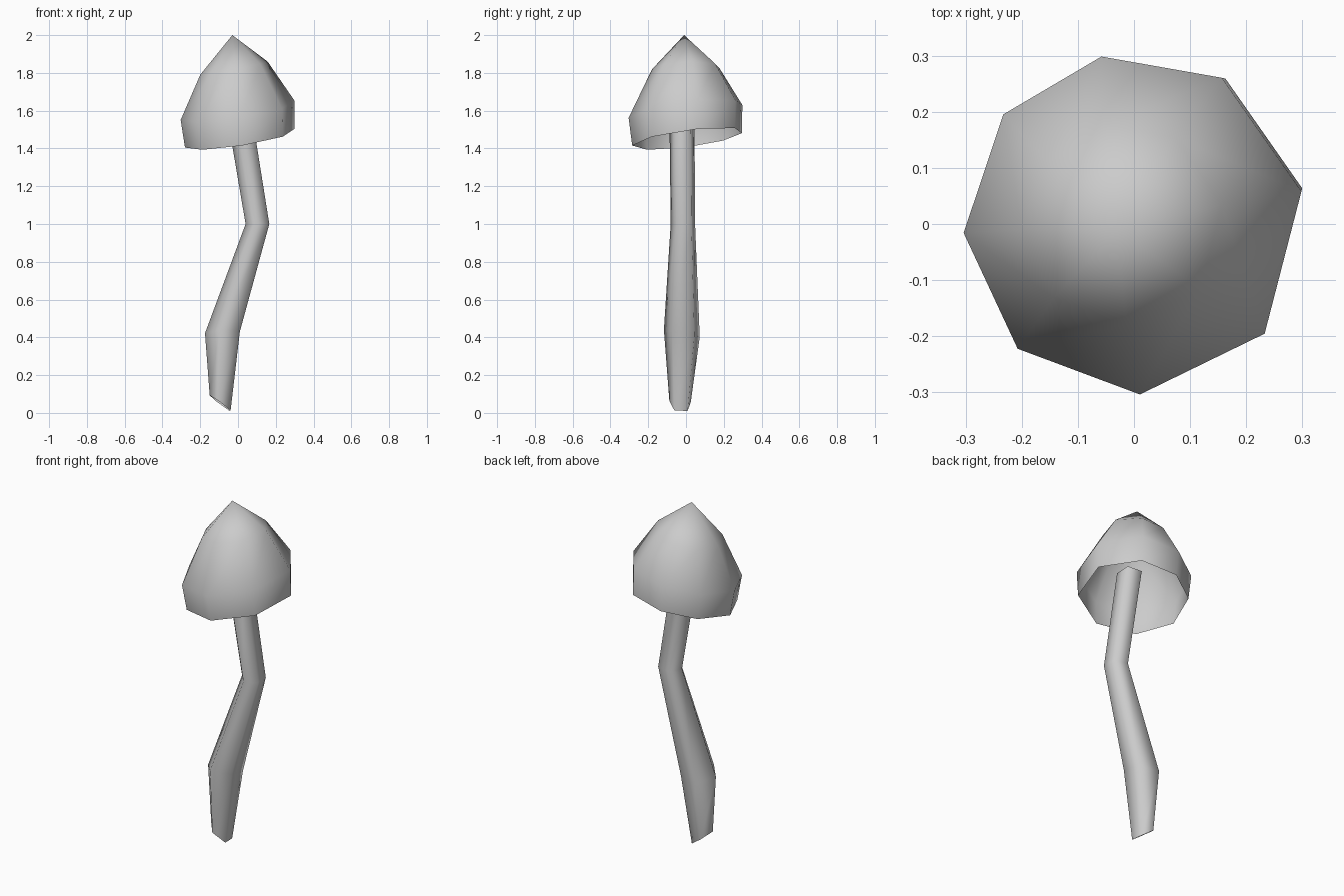
import bpy, bmesh
from math import cos, sin, radians

cube = bpy.data.objects.get("Cube")
if cube:
    bpy.data.objects.remove(cube, do_unlink=True)

grey = bpy.data.materials.new("light_grey")
grey.use_nodes = True
colour = (0.6, 0.6, 0.6, 1)
grey.diffuse_color = colour
grey.node_tree.nodes["Principled BSDF"].inputs["Base Color"].default_value = colour


def ring(bm, angles, centre, radius, tilt=(0, 0)):
    """Polygon ring whose height slopes along x and y by the tilt."""
    verts = []
    for a in angles:
        dx, dy = radius * cos(radians(a)), radius * sin(radians(a))
        z = centre[2] + tilt[0] * dx + tilt[1] * dy
        verts.append(bm.verts.new((centre[0] + dx, centre[1] + dy, z)))
    return verts


def loft(name, angles, rings, tip=None):
    """Skin the rings from bottom to top, with an optional pointed tip."""
    bm = bmesh.new()
    loops = [ring(bm, angles, *r) for r in rings]
    n = len(angles)
    for low, high in zip(loops, loops[1:]):
        for i in range(n):
            j = (i + 1) % n
            bm.faces.new((low[i], low[j], high[j], high[i]))
    if tip:
        point = bm.verts.new(tip)
        for i in range(n):
            bm.faces.new((loops[-1][i], loops[-1][(i + 1) % n], point))
    for f in bm.faces:
        f.smooth = True
    mesh = bpy.data.meshes.new(name)
    bm.to_mesh(mesh)
    bm.free()
    mesh.materials.append(grey)
    obj = bpy.data.objects.new(name, mesh)
    bpy.context.collection.objects.link(obj)
    return obj


# Open bell-shaped cap, leaning with the top of the stem
loft("mushroom_cap",
     [-177, -133, -88, -40, 11, 59, 101, 140],
     [((0.012, 0.008, 1.452), 0.293, (0.155, 0.13)),
      ((0, 0, 1.6), 0.304, (0.155, 0.13)),
      ((-0.02, 0, 1.825), 0.18, (0.19, 0.04))],
     tip=(-0.03, -0.01, 2.0))

# Crooked five-sided stem with an obliquely cut, open foot
loft("mushroom_stem",
     [40 + 72 * i for i in range(5)],
     [((-0.09, -0.03, 0.048), 0.06, (-0.74, -0.1)),
      ((-0.075, -0.02, 0.42), 0.1, (0, -0.2)),
      ((0.108, -0.015, 1.0), 0.068),
      ((0.01, -0.02, 1.6), 0.07, (0.155, 0.13))])
